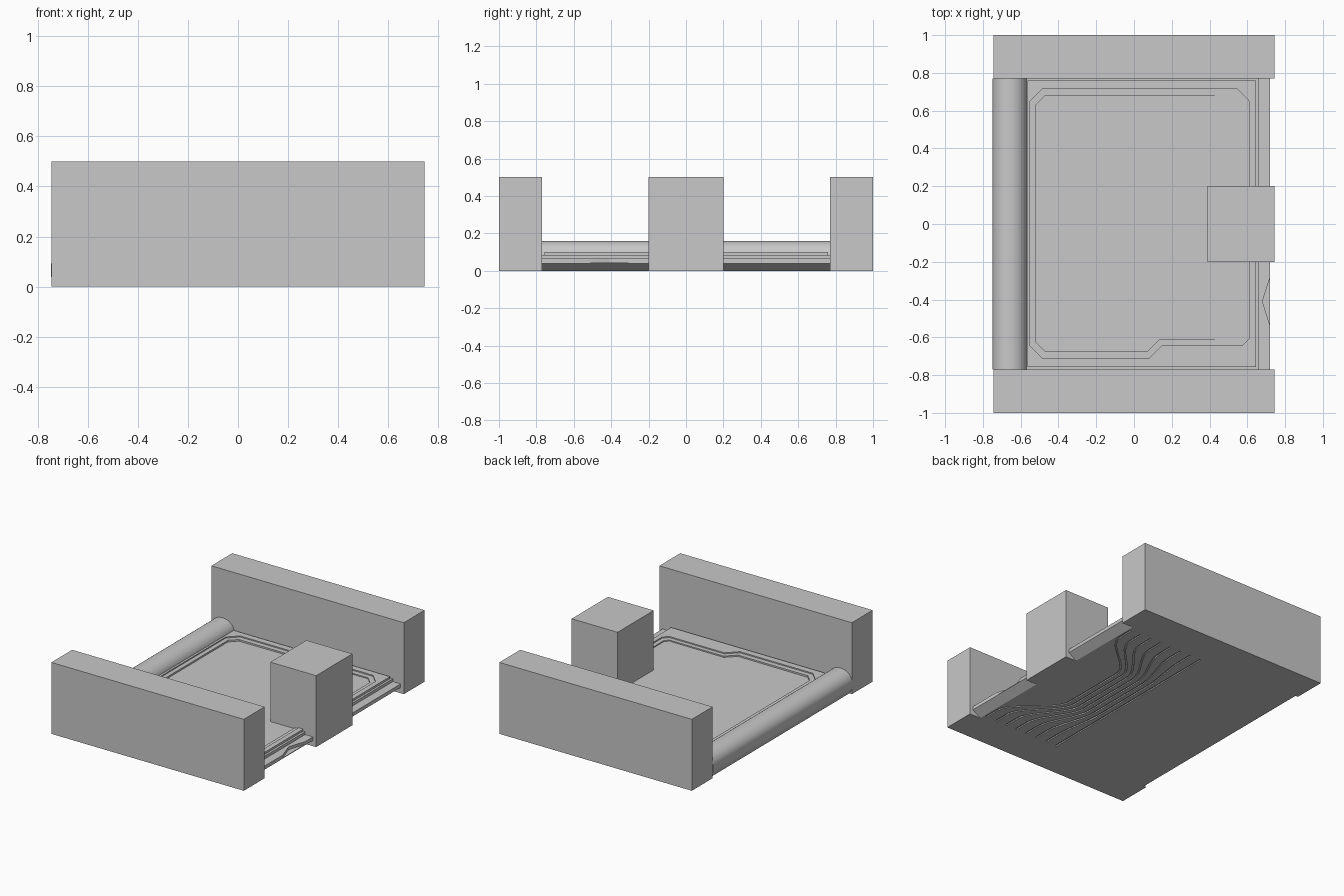
import bpy, bmesh, math

if "Cube" in bpy.data.objects:
    bpy.data.objects.remove(bpy.data.objects["Cube"], do_unlink=True)

grey = bpy.data.materials.new("plain_grey")
grey.use_nodes = True
colour = (0.58, 0.58, 0.58, 1)
grey.diffuse_color = colour
grey.node_tree.nodes["Principled BSDF"].inputs["Base Color"].default_value = colour


def prism(name, outlines, lo, hi, along_y=False):
    """Extrude closed 2D outlines along z, or along y for (x, z) outlines."""
    bm = bmesh.new()
    for outline in outlines:
        rings = [[bm.verts.new((a, h, b) if along_y else (a, b, h)) for a, b in outline]
                 for h in (lo, hi)]
        bm.faces.new(rings[0])
        bm.faces.new(rings[1])
        n = len(outline)
        for i in range(n):
            j = (i + 1) % n
            bm.faces.new((rings[0][i], rings[0][j], rings[1][j], rings[1][i]))
    bmesh.ops.recalc_face_normals(bm, faces=bm.faces)
    mesh = bpy.data.meshes.new(name)
    bm.to_mesh(mesh)
    bm.free()
    mesh.materials.append(grey)
    obj = bpy.data.objects.new(name, mesh)
    bpy.context.collection.objects.link(obj)
    return obj


def box(name, x0, x1, y0, y1, z0, z1):
    return prism(name, [[(x0, y0), (x1, y0), (x1, y1), (x0, y1)]], z0, z1)


def activate(obj):
    bpy.ops.object.select_all(action='DESELECT')
    obj.select_set(True)
    bpy.context.view_layer.objects.active = obj


def cut(obj, cutter):
    mod = obj.modifiers.new("cut", 'BOOLEAN')
    mod.operation = 'DIFFERENCE'
    mod.solver = 'EXACT'
    mod.object = cutter
    activate(obj)
    bpy.ops.object.modifier_apply(modifier=mod.name)
    bpy.data.objects.remove(cutter, do_unlink=True)


# Tall square-cut blocks at both ends and at the latch side
for name, side in (("front_block", -1), ("back_block", 1)):
    y0, y1 = sorted((side * 0.77, side))
    box(name, -0.745, 0.745, y0, y1, 0, 0.5)
box("latch_block", 0.39, 0.745, -0.2, 0.2, 0, 0.5)

# Cover body: one cross-section with a rounded rail and a thin lip
rail = [(-0.658 - 0.09 * math.cos(math.pi * i / 20), 0.08 + 0.08 * math.sin(math.pi * i / 20))
        for i in range(21)]
section = [(-0.725, 0), (-0.748, 0.04)] + rail + [
    (0.66, 0.085), (0.66, 0.065), (0.72, 0.065), (0.72, 0.04), (0.66, 0)]
body = prism("cover_body", [section], -0.77, 0.77, True)

# Shallow V notch in the lip
cut(body, prism("notch_cutter", [[(0.74, -0.22), (0.68, -0.41), (0.74, -0.6)]], 0.045, 0.2))


# Contour grooves on the underside, pinched towards the centre
def groove_x(t, y):
    s = min(1, max(0, (0.62 - abs(y)) / 0.38))
    return 0.05 + t * (0.59 - 0.29 * s * s * (3 - 2 * s))


ys = [-0.73 + 1.46 * i / 40 for i in range(41)]
grooves = []
for k in range(8):
    edge = [(groove_x(k / 7, y), y) for y in ys]
    grooves.append([(x - 0.006, y) for x, y in edge] + [(x + 0.006, y) for x, y in reversed(edge)])
cut(body, prism("groove_cutter", grooves, -0.02, 0.008))
activate(body)
bpy.ops.object.shade_smooth_by_angle(angle=math.radians(25))


# Raised rim with a two-step recess that jogs at the front edge
def recess(x0, x1, y0, y1, jog_x, jog_y, c):
    return [(x0 + c, y0), (jog_x, y0), (jog_x + jog_y - y0, jog_y), (x1 - c / 2, jog_y),
            (x1, jog_y + c / 2), (x1, y1 - c), (x1 - c, y1), (x0 + c, y1),
            (x0, y1 - c), (x0, y0 + c)]


rim = box("panel_rim", -0.565, 0.645, -0.757, 0.76, 0.07, 0.10)
cut(rim, prism("outer_cutter", [recess(-0.55, 0.61, -0.71, 0.715, 0.08, -0.64, 0.065)], 0.092, 0.2))
cut(rim, prism("inner_cutter", [recess(-0.52, 0.58, -0.675, 0.68, 0.07, -0.61, 0.05)], 0.05, 0.2))
